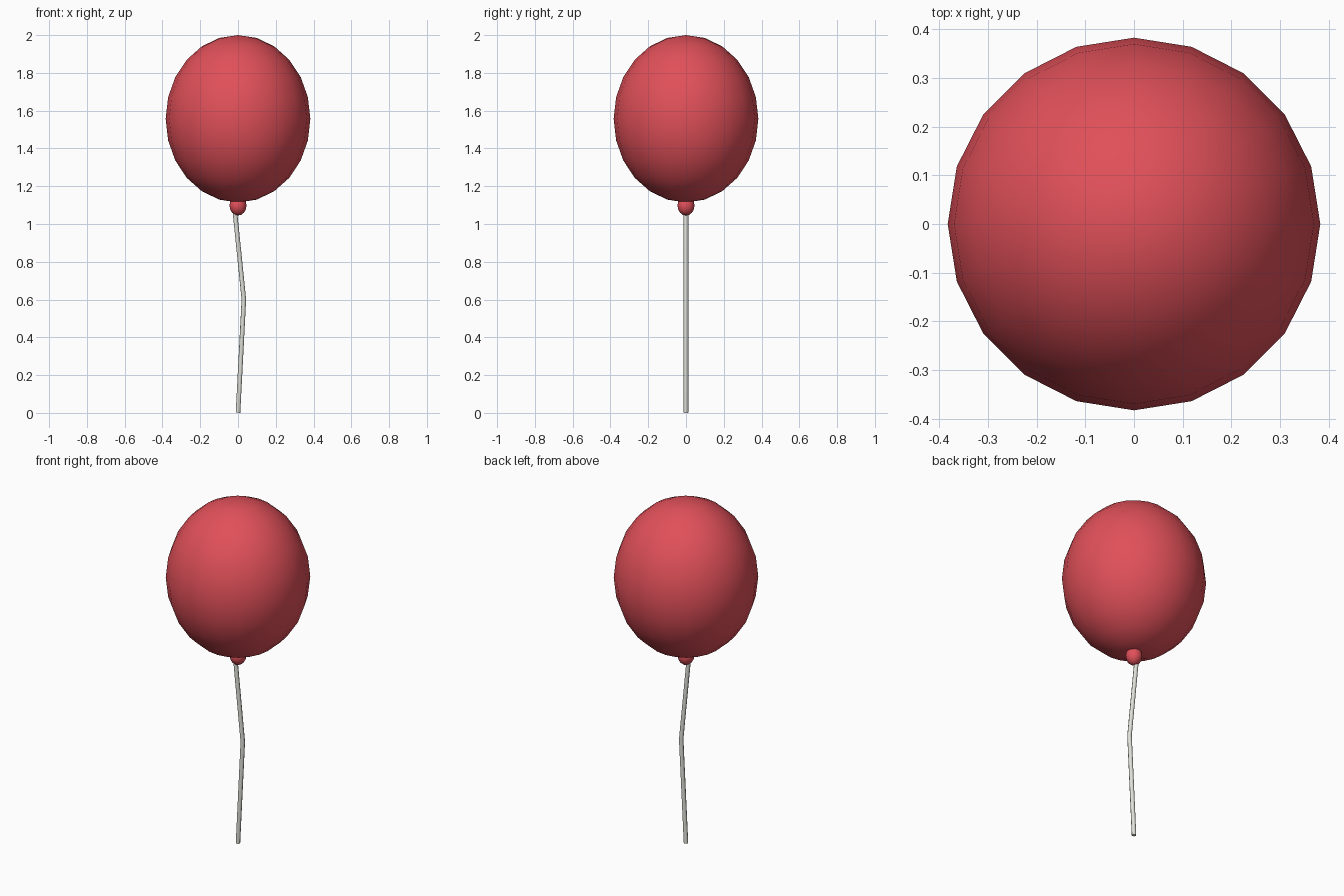
import bpy

if "Cube" in bpy.data.objects:
    bpy.data.objects.remove(bpy.data.objects["Cube"])

def paint(obj, name, color):
    mat = bpy.data.materials.get(name) or bpy.data.materials.new(name)
    mat.diffuse_color = color
    mat.use_nodes = True
    mat.node_tree.nodes["Principled BSDF"].inputs["Base Color"].default_value = mat.diffuse_color
    obj.data.materials.append(mat)

def ellipsoid(name, z, radius, half_height, segments, rings):
    bpy.ops.mesh.primitive_uv_sphere_add(segments=segments, ring_count=rings,
                                         radius=1, location=(0, 0, z))
    obj = bpy.context.object
    obj.name = name
    obj.scale = (radius, radius, half_height)
    bpy.ops.object.transform_apply(location=False, rotation=False, scale=True)
    bpy.ops.object.shade_smooth()
    paint(obj, "red_rubber", (0.75, 0.08, 0.1, 1))
    return obj

# Balloon and its knot
ellipsoid("balloon", 1.557, 0.383, 0.443, 20, 12)
ellipsoid("knot", 1.097, 0.045, 0.052, 12, 8)

# String: thin tube with one bend
curve = bpy.data.curves.new("string", 'CURVE')
curve.dimensions = '3D'
curve.bevel_depth = 0.012
curve.bevel_resolution = 2
curve.use_fill_caps = True
path = [(0, 0, 0.001), (0.031, 0, 0.6), (-0.02, 0, 1.1)]
spline = curve.splines.new('POLY')
spline.points.add(len(path) - 1)
for point, co in zip(spline.points, path):
    point.co = (*co, 1)
string = bpy.data.objects.new("string", curve)
bpy.context.collection.objects.link(string)
paint(string, "string_grey", (0.75, 0.75, 0.7, 1))
